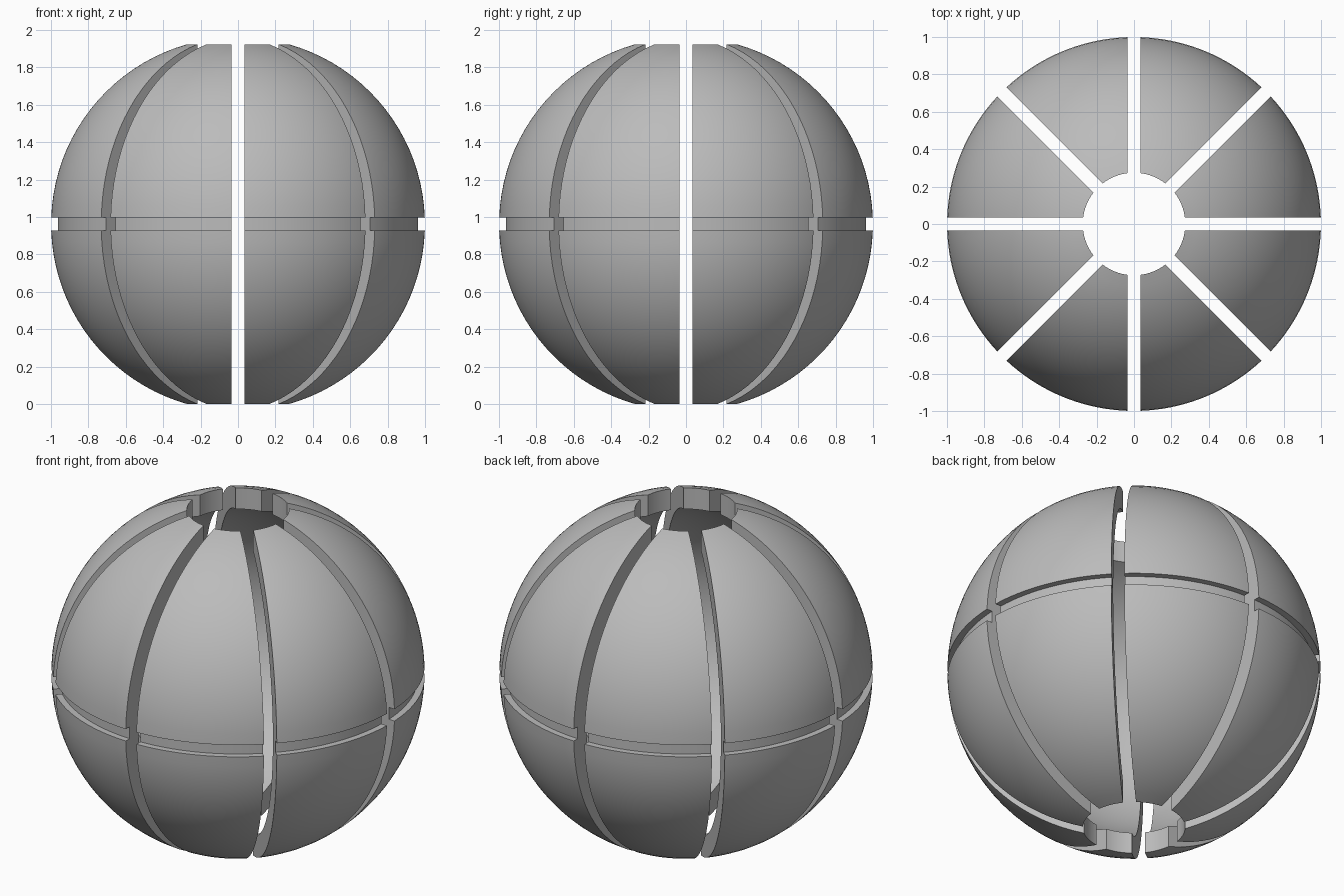
import bpy, bmesh, math
from mathutils import Matrix, Vector

cube = bpy.data.objects.get("Cube")
if cube:
    bpy.data.objects.remove(cube, do_unlink=True)

OUTER, INNER, HOLE = 1.0, 0.88, 0.274   # shell radii and polar hole radius
GROOVE_R, HALF_GAP = 0.963, 0.035       # equator groove floor, half slot width
SECTORS, STEPS = 8, 20
POLE_Z = math.sqrt(OUTER ** 2 - HOLE ** 2)

grey = bpy.data.materials.new("plain_grey")
grey.use_nodes = True
COLOUR = (0.5, 0.5, 0.5, 1)
grey.diffuse_color = COLOUR
grey.node_tree.nodes["Principled BSDF"].inputs["Base Color"].default_value = COLOUR


def arc(radius, start, end, count=20):
    """Points (x, z) along an arc between two latitudes."""
    angles = [start + (end - start) * i / count for i in range(count + 1)]
    return [(radius * math.cos(a), radius * math.sin(a)) for a in angles]


# Shell cross-section, with the equator groove cut into the outer edge
top = math.acos(HOLE / OUTER)
inner_top = math.acos(HOLE / INNER)
lip = math.asin(HALF_GAP / OUTER)
profile = arc(OUTER, -top, -lip)
profile += [(GROOVE_R, -HALF_GAP), (GROOVE_R, HALF_GAP)]
profile += arc(OUTER, lip, top)
profile += arc(INNER, inner_top, -inner_top, 40)

# One solid wedge of the shell
bm = bmesh.new()
face = bm.faces.new([bm.verts.new((x, 0, z)) for x, z in profile])
sector = 2 * math.pi / SECTORS
bmesh.ops.spin(bm, geom=[face], axis=(0, 0, 1), cent=(0, 0, 0),
               angle=sector, steps=STEPS, use_duplicate=False)
if face.is_valid and not all(e.is_manifold for e in bm.edges):
    bmesh.ops.holes_fill(bm, edges=[e for e in bm.edges if e.is_boundary])

# Trim both sides so that the slots between wedges are parallel
for normal in (Vector((0, -1, 0)),
               Vector((-math.sin(sector), math.cos(sector), 0))):
    bmesh.ops.bisect_plane(bm, geom=bm.verts[:] + bm.edges[:] + bm.faces[:],
                           plane_co=-normal * HALF_GAP, plane_no=normal,
                           clear_outer=True)
    rim = [e for e in bm.edges if e.is_boundary]
    bmesh.ops.holes_fill(bm, edges=rim)
bmesh.ops.recalc_face_normals(bm, faces=bm.faces[:])
bm.transform(Matrix.Translation((0, 0, POLE_Z)))

mesh = bpy.data.meshes.new("shell_wedge")
bm.to_mesh(mesh)
bm.free()
mesh.materials.append(grey)

# Eight wedges around the vertical axis
for i in range(SECTORS):
    wedge = bpy.data.objects.new(f"shell_wedge_{i + 1}", mesh.copy())
    wedge.data.transform(Matrix.Rotation(i * sector, 4, "Z"))
    bpy.context.collection.objects.link(wedge)
    bpy.ops.object.select_all(action="DESELECT")
    wedge.select_set(True)
    bpy.context.view_layer.objects.active = wedge
    bpy.ops.object.shade_smooth_by_angle(angle=math.radians(25))
bpy.data.meshes.remove(mesh)
